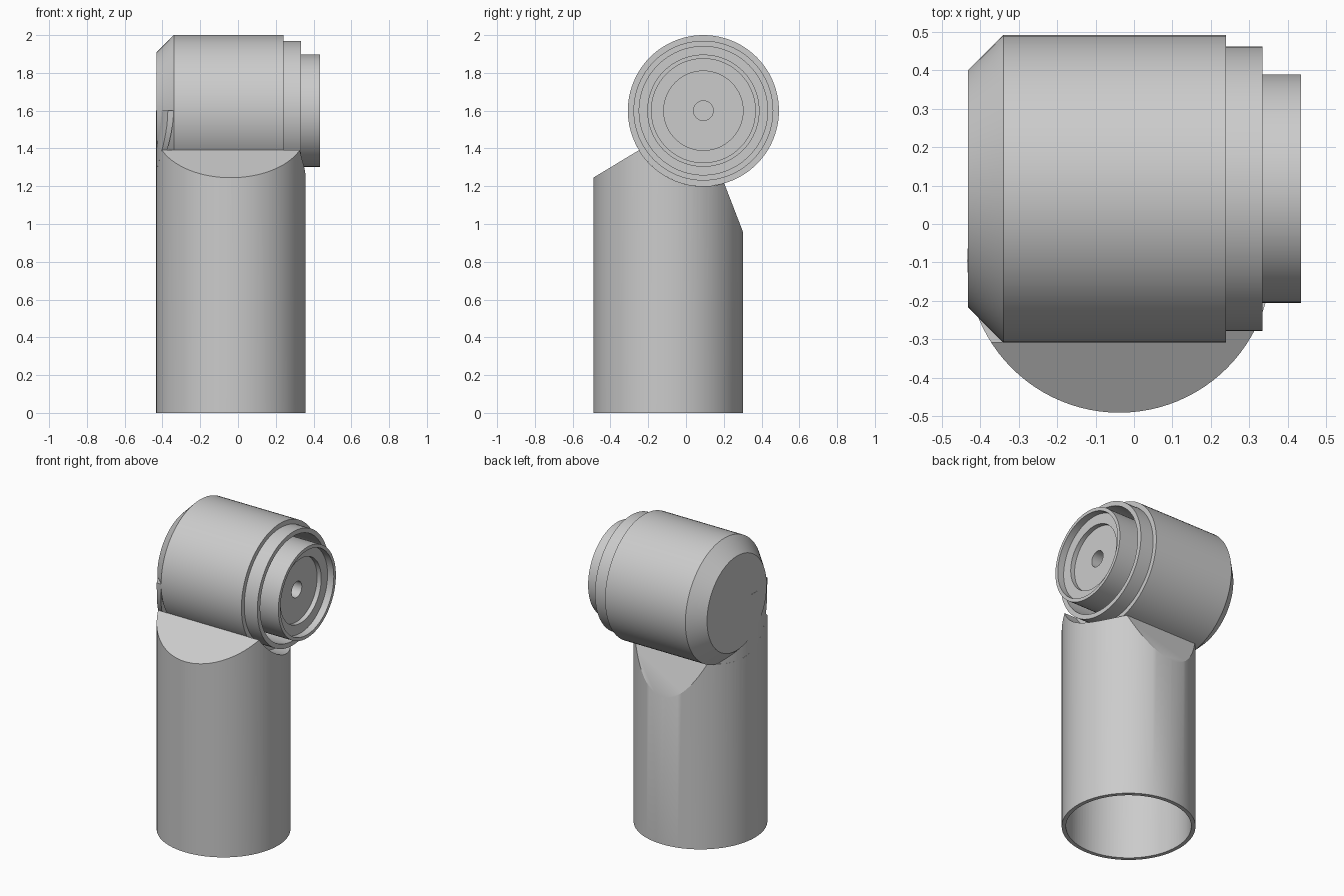
import bpy, bmesh
from math import radians, cos, sin, tau

cube = bpy.data.objects.get("Cube")
if cube:
    bpy.data.objects.remove(cube, do_unlink=True)

GREY = (0.6, 0.6, 0.6, 1)
grey = bpy.data.materials.new("plain grey")
grey.use_nodes = True
grey.diffuse_color = GREY
grey.node_tree.nodes["Principled BSDF"].inputs["Base Color"].default_value = GREY

HEAD_Y, HEAD_Z, HEAD_R = 0.092, 1.6, 0.4
TUBE_X, TUBE_Y, TUBE_R, BORE_R = -0.038, -0.095, 0.396, 0.371


def make_object(name, bm):
    bmesh.ops.recalc_face_normals(bm, faces=bm.faces)
    mesh = bpy.data.meshes.new(name)
    bm.to_mesh(mesh)
    bm.free()
    mesh.materials.append(grey)
    obj = bpy.data.objects.new(name, mesh)
    bpy.context.collection.objects.link(obj)
    return obj


def lathe(name, points, axis, centre, steps=96, closed=False):
    """Turn (along, radius) points about the x or z axis."""
    bm = bmesh.new()
    place = (lambda a, r: (a, 0, r)) if axis == "x" else (lambda a, r: (r, 0, a))
    verts = [bm.verts.new(place(a, r)) for a, r in points]
    pairs = list(zip(verts, verts[1:]))
    if closed:
        pairs.append((verts[-1], verts[0]))
    edges = [bm.edges.new(p) for p in pairs]
    bmesh.ops.spin(bm, geom=verts + edges, cent=(0, 0, 0), angle=tau, steps=steps,
                   axis=(1, 0, 0) if axis == "x" else (0, 0, 1))
    bmesh.ops.remove_doubles(bm, verts=bm.verts, dist=1e-5)
    bmesh.ops.translate(bm, verts=bm.verts, vec=centre)
    return make_object(name, bm)


def prism(name, outline, x0, x1, drop=0):
    """Extrude a (y, z) outline along x."""
    bm = bmesh.new()
    face = bm.faces.new([bm.verts.new((x0, y, z - drop)) for y, z in outline])
    out = bmesh.ops.extrude_face_region(bm, geom=[face])["geom"]
    bmesh.ops.translate(bm, vec=(x1 - x0, 0, 0),
                        verts=[v for v in out if isinstance(v, bmesh.types.BMVert)])
    return make_object(name, bm)


def combine(obj, cutter, operation):
    """Apply a boolean and discard the cutter."""
    mod = obj.modifiers.new("cut", "BOOLEAN")
    mod.operation, mod.object, mod.solver = operation, cutter, "EXACT"
    bpy.context.view_layer.objects.active = obj
    bpy.ops.object.modifier_apply(modifier=mod.name)
    bpy.data.objects.remove(cutter, do_unlink=True)


def head_arc(start, end, count=32):
    angles = [radians(start + (end - start) * i / count) for i in range(count + 1)]
    return [(HEAD_Y + HEAD_R * cos(a), HEAD_Z + HEAD_R * sin(a)) for a in angles]


# Side outline of the tube: front slope, round saddle, steep back slope
outline = ([(-0.6, -0.2), (-0.6, 1.181), (-0.491, 1.245)] + head_arc(211.5, 286)
           + [(0.301, 0.96), (0.4, 0.704), (0.4, -0.2)])

# Hollow upright tube, closed under the slopes and the saddle
tube_centre = (TUBE_X, TUBE_Y, 0)
tube = lathe("upright_tube", [(0, 0), (0, TUBE_R), (1.7, TUBE_R), (1.7, 0)], "z", tube_centre)
combine(tube, prism("tube_limit", outline, -0.6, 0.6), "INTERSECT")
bore = lathe("bore", [(-0.1, 0), (-0.1, BORE_R), (1.7, BORE_R), (1.7, 0)], "z", tube_centre)
combine(bore, prism("bore_limit", outline, -0.6, 0.6, drop=0.04), "INTERSECT")
combine(tube, bore, "DIFFERENCE")

# Tongue of tube wall that rises beside the chamfered end of the head
tongue = lathe("side_tongue", [(1, BORE_R), (1, TUBE_R), (1.8, TUBE_R), (1.8, BORE_R)],
               "z", tube_centre, closed=True)
combine(tongue, prism("tongue_limit", head_arc(180, 360), -0.6, -0.34), "INTERSECT")

# Horizontal head with chamfer, stepped collar, groove and recessed end plug
head = lathe("head", [
    (-0.432, 0), (-0.432, 0.308), (-0.34, HEAD_R), (0.24, HEAD_R), (0.24, 0.37),
    (0.334, 0.37), (0.334, 0.34), (0.12, 0.34), (0.12, 0.297), (0.435, 0.297),
    (0.435, 0.275), (0.39, 0.275), (0.39, 0.21), (0.36, 0.21), (0.36, 0.052),
    (0.25, 0.052), (0.25, 0)], "x", (0, HEAD_Y, HEAD_Z))

# Smooth shading with crisp edges
for obj in (tube, tongue, head):
    bpy.ops.object.select_all(action="DESELECT")
    obj.select_set(True)
    bpy.context.view_layer.objects.active = obj
    bpy.ops.object.shade_smooth_by_angle(angle=radians(25))
